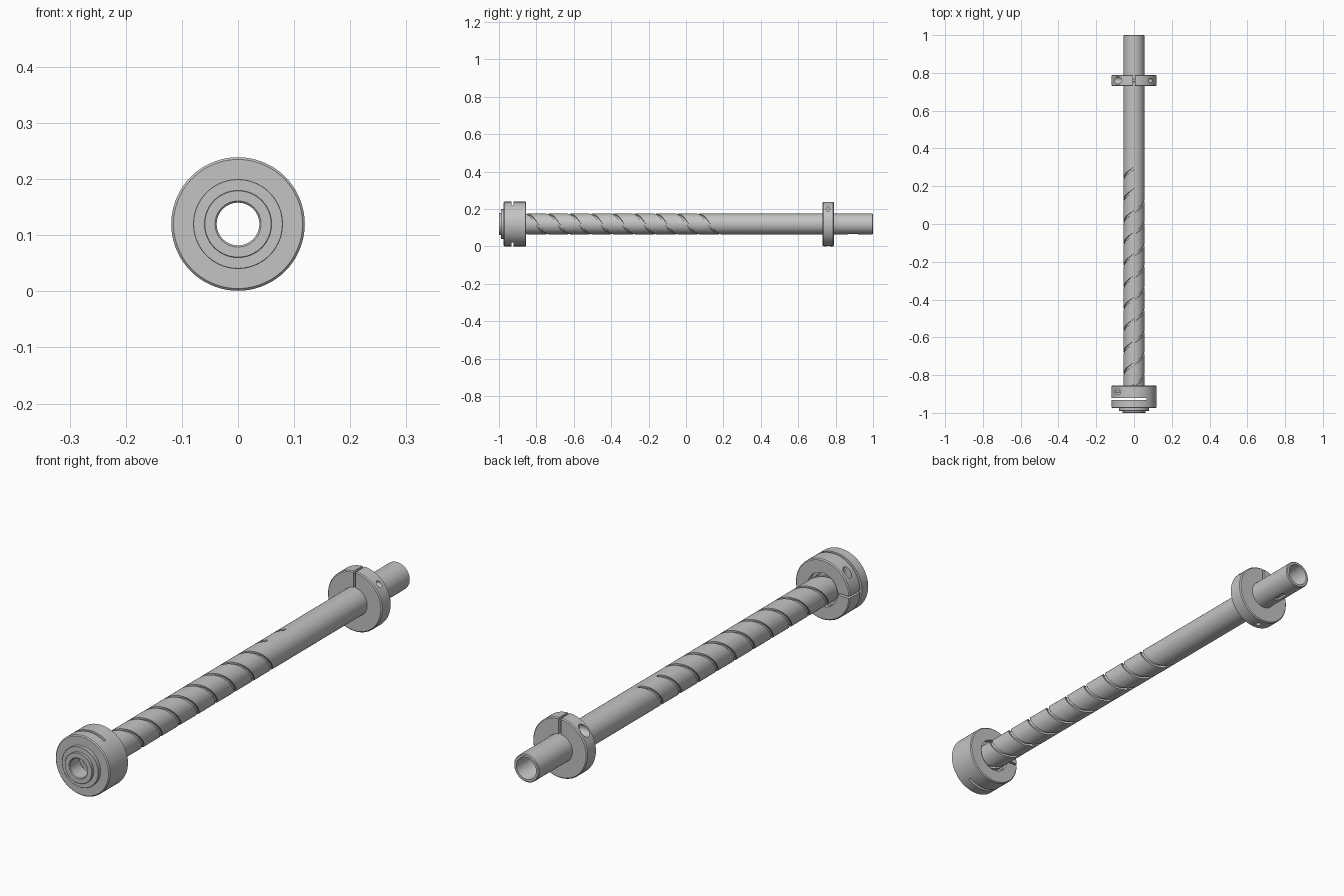
import bpy, bmesh
from math import sin, cos, pi, radians
from mathutils import Matrix, Vector

if "Cube" in bpy.data.objects:
    bpy.data.objects.remove(bpy.data.objects["Cube"])

AXIS = 0.12      # height of the shaft axis
R_TUBE = 0.055
R_COLLAR = 0.119

metal = bpy.data.materials.new("plain_grey_metal")
metal.use_nodes = True
GREY = (0.55, 0.55, 0.55, 1)
metal.diffuse_color = GREY
metal.node_tree.nodes["Principled BSDF"].inputs["Base Color"].default_value = GREY


def finish(name, bm):
    bmesh.ops.recalc_face_normals(bm, faces=bm.faces)
    mesh = bpy.data.meshes.new(name)
    bm.to_mesh(mesh)
    bm.free()
    mesh.materials.append(metal)
    obj = bpy.data.objects.new(name, mesh)
    bpy.context.collection.objects.link(obj)
    return obj


def loft(bm, rings, closed):
    """Skin a list of vertex rings, either looped round or capped."""
    n = len(rings[0])
    pairs = list(zip(rings, rings[1:]))
    if closed:
        pairs.append((rings[-1], rings[0]))
    else:
        bm.faces.new(rings[0])
        bm.faces.new(rings[-1])
    for a, b in pairs:
        for i in range(n):
            j = (i + 1) % n
            bm.faces.new((a[i], a[j], b[j], b[i]))


def around(r, t, y):
    return Vector((r * sin(t), y, AXIS + r * cos(t)))


def lathe(name, profile, segments=72):
    bm = bmesh.new()
    rings = [[bm.verts.new(around(r, 2 * pi * k / segments, y)) for y, r in profile]
             for k in range(segments)]
    loft(bm, rings, True)
    return finish(name, bm)


def box(x, y, z):
    bm = bmesh.new()
    bmesh.ops.create_cube(bm, size=1)
    for v in bm.verts:
        v.co = [lo + (c + 0.5) * (hi - lo) for c, (lo, hi) in zip(v.co, (x, y, z))]
    return finish("cutter", bm)


def drill(start, end, radius):
    a, b = Vector(start), Vector(end)
    turn = (b - a).to_track_quat("Z", "Y").to_matrix().to_4x4()
    bm = bmesh.new()
    bmesh.ops.create_cone(bm, cap_ends=True, segments=28, radius1=radius, radius2=radius,
                          depth=(b - a).length,
                          matrix=Matrix.Translation((a + b) / 2) @ turn)
    return finish("cutter", bm)


def helix(y_start, y_end, pitch, width, depth):
    """Square thread cutter that ends at the top of the shaft."""
    bm = bmesh.new()
    turns = (y_end - y_start) / pitch
    steps = int(turns * 48)
    rings = []
    for k in range(steps + 1):
        f = k / steps
        t = 2 * pi * turns * (f - 1)
        y = y_start + f * (y_end - y_start)
        rings.append([bm.verts.new(around(R_TUBE + dr, t, y + dy)) for dr, dy in
                      ((-depth, -width / 2), (0.01, -width / 2),
                       (0.01, width / 2), (-depth, width / 2))])
    loft(bm, rings, False)
    return finish("cutter", bm)


def cut(obj, *cutters):
    bpy.context.view_layer.objects.active = obj
    for c in cutters:
        mod = obj.modifiers.new("cut", "BOOLEAN")
        mod.operation, mod.solver, mod.object = "DIFFERENCE", "EXACT", c
        bpy.ops.object.modifier_apply(modifier=mod.name)
        bpy.data.objects.remove(c)


# Hollow shaft with a two-start spiral groove and a small slot under its rear end
shaft = lathe("hollow_shaft", [(-0.915, 0.042), (-0.915, R_TUBE), (0.997, R_TUBE),
                               (1, 0.052), (1, 0.043), (0.997, 0.042)])
second = helix(-0.88, 0.18, 0.23, 0.015, 0.007)
first = helix(-0.88, 0.295, 0.23, 0.015, 0.007)
cut(shaft, first, second,
    box((-0.01, 0.01), (0.865, 0.92), (0.055, 0.074)))

# Front hub with stepped boss, recessed rear bore and bevelled rims
hub = lathe("front_hub", [
    (-1, 0.041), (-1, 0.059), (-0.999, 0.06), (-0.989, 0.06), (-0.989, 0.079),
    (-0.988, 0.08), (-0.975, 0.08), (-0.975, 0.115), (-0.971, R_COLLAR),
    (-0.859, R_COLLAR), (-0.855, 0.115), (-0.855, 0.066), (-0.875, 0.066),
    (-0.875, 0.0555), (-0.935, 0.0555), (-0.935, 0.038), (-0.997, 0.038)])
cut(hub,
    box((-0.2, 0.065), (-0.932, -0.921), (-0.1, 0.3)),
    box((-0.2, -0.03), (-0.925, -0.8), (AXIS - 0.004, AXIS + 0.004)),
    drill((-0.086, -0.887, 0.3), (-0.086, -0.887, 0.15), 0.016),
    drill((-0.086, -0.887, 0.2), (-0.086, -0.887, 0.06), 0.009))

# Rear split clamp collar with a cross screw hole and a set screw hole below
collar = lathe("rear_clamp_collar", [
    (0.73, 0.0555), (0.73, 0.115), (0.734, R_COLLAR), (0.786, R_COLLAR),
    (0.79, 0.115), (0.79, 0.0555)])
cut(collar,
    box((-0.005, 0.005), (0.7, 0.82), (AXIS + 0.03, 0.3)),
    drill((-0.2, 0.76, 0.2), (-0.05, 0.76, 0.2), 0.02),
    drill((-0.1, 0.76, 0.2), (0.2, 0.76, 0.2), 0.011),
    drill((0, 0.76, -0.1), (0, 0.76, 0.07), 0.01))

# Clamp screws
for name, start, end in (("rear_clamp_screw", (-0.06, 0.76, 0.2), (0.07, 0.76, 0.2)),
                         ("hub_clamp_screw", (-0.086, -0.887, 0.16), (-0.086, -0.887, 0.07))):
    screw = drill(start, end, 0.0085)
    screw.name = name

# Smooth round surfaces, keep machined edges crisp
for obj in bpy.context.view_layer.objects:
    obj.select_set(obj.type == "MESH")
bpy.context.view_layer.objects.active = shaft
bpy.ops.object.shade_smooth_by_angle(angle=radians(30))
